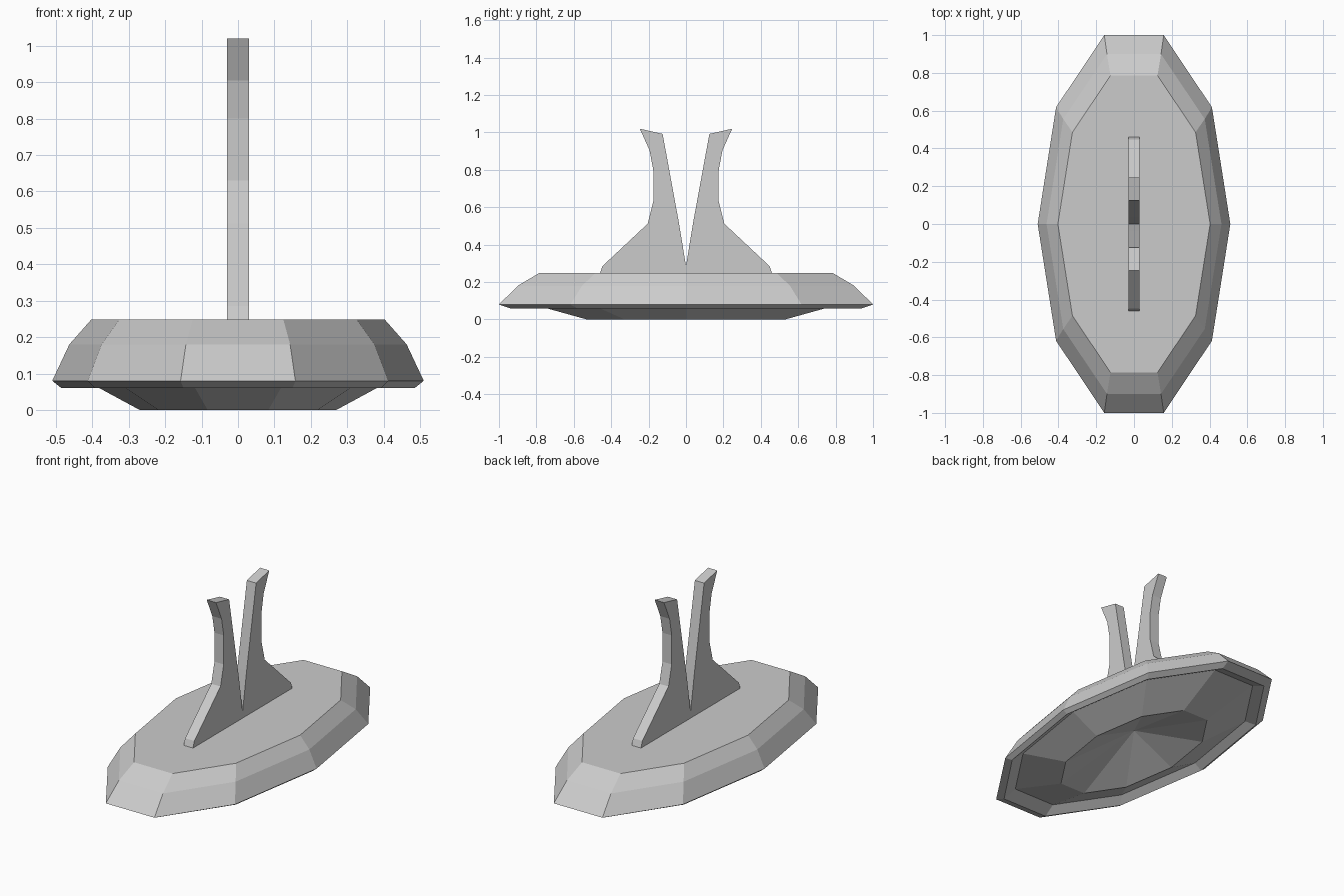
import bpy, bmesh
from math import cos, sin, pi

if "Cube" in bpy.data.objects:
    bpy.data.objects.remove(bpy.data.objects["Cube"])


def finish(name, bm):
    bmesh.ops.recalc_face_normals(bm, faces=bm.faces)
    mesh = bpy.data.meshes.new(name)
    bm.to_mesh(mesh)
    bm.free()
    obj = bpy.data.objects.new(name, mesh)
    bpy.context.collection.objects.link(obj)


# Base: stacked ten-sided oval rings (x radius, y radius, z), from underside to top
SIDES = 10
rings = [(0.27, 0.557, 0.0), (0.44, 0.905, 0.092), (0.485, 0.99, 0.06),
         (0.51, 1.0515, 0.08), (0.463, 0.946, 0.18), (0.403, 0.826, 0.248)]
bm = bmesh.new()
loops = [[bm.verts.new((rx * cos(2 * pi * i / SIDES), ry * sin(2 * pi * i / SIDES), z))
          for i in range(SIDES)] for rx, ry, z in rings]
for low, high in zip(loops, loops[1:]):
    for i in range(SIDES):
        j = (i + 1) % SIDES
        bm.faces.new((low[i], low[j], high[j], high[i]))
bm.faces.new(loops[-1])

# Hollow cone in the middle of the underside
apex = bm.verts.new((0, 0, 0.135))
for i in range(SIDES):
    bm.faces.new((loops[0][i], apex, loops[0][(i + 1) % SIDES]))
finish("oval_base", bm)

# Forked upright: one flared prong profile (y, z), mirrored and extruded across x
half = [(0.0, 0.248), (0.46, 0.248), (0.447, 0.285), (0.205, 0.512), (0.175, 0.63),
        (0.175, 0.8), (0.195, 0.905), (0.247, 1.02), (0.125, 0.992),
        (0.037, 0.512), (0.0, 0.285)]
outline = half[1:] + [(-y, z) for y, z in reversed(half[1:-1])]
bm = bmesh.new()
face = bm.faces.new([bm.verts.new((-0.03, y, z)) for y, z in outline])
new = bmesh.ops.extrude_face_region(bm, geom=[face])["geom"]
bmesh.ops.translate(bm, vec=(0.06, 0, 0),
                    verts=[v for v in new if isinstance(v, bmesh.types.BMVert)])
finish("forked_upright", bm)
